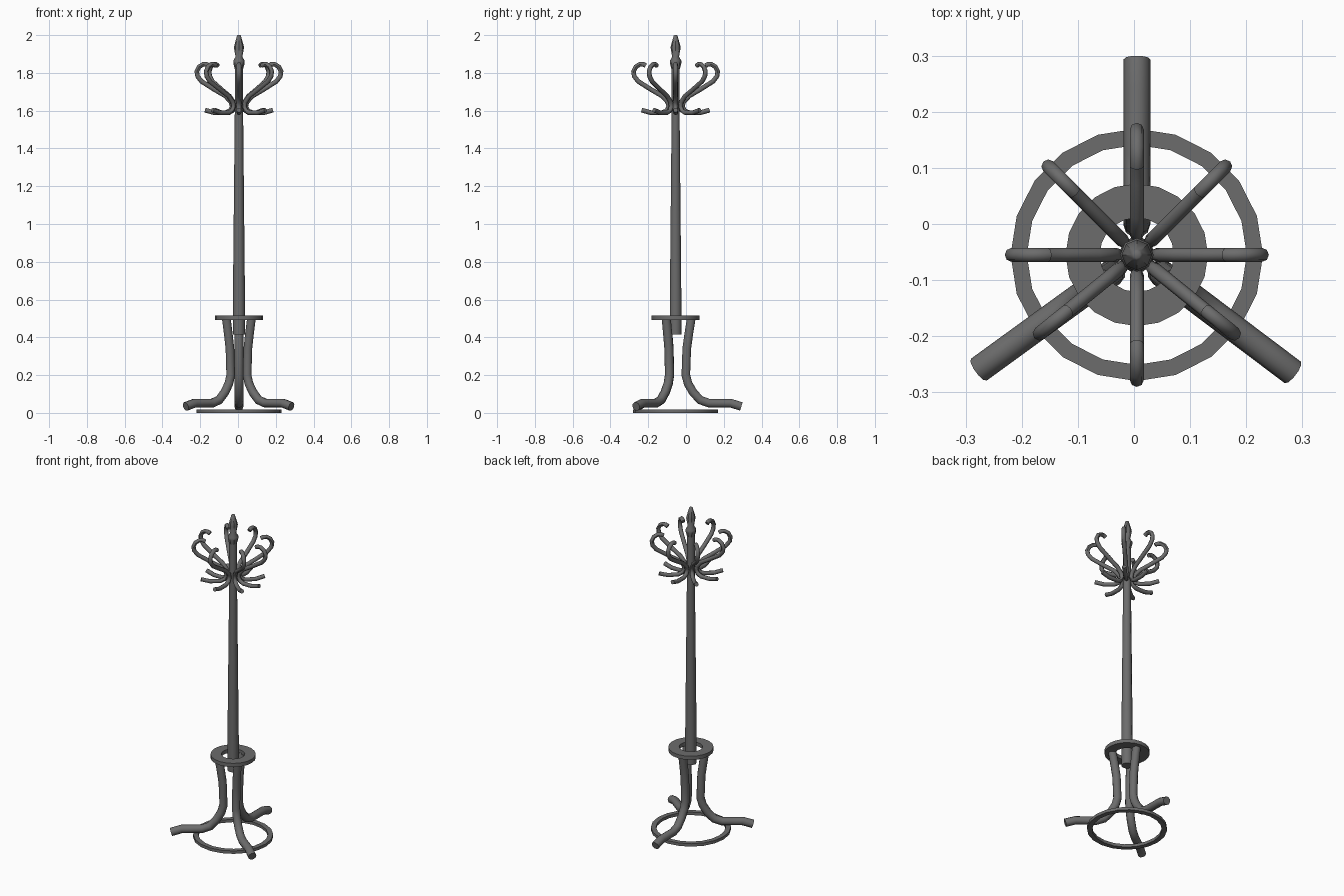
import bpy
import bmesh
from math import radians, cos, sin, pi
from mathutils import Vector

cube = bpy.data.objects.get("Cube")
if cube:
    bpy.data.objects.remove(cube, do_unlink=True)

CENTRE = Vector((0.005, -0.055, 0))

grey = bpy.data.materials.new("dark_grey")
grey.use_nodes = True
grey.diffuse_color = (0.15, 0.15, 0.15, 1)
grey.node_tree.nodes["Principled BSDF"].inputs["Base Color"].default_value = (0.15, 0.15, 0.15, 1)


def finish(name, bm, angle):
    """Turn a bmesh into a shaded object on the stand's axis."""
    bmesh.ops.recalc_face_normals(bm, faces=bm.faces[:])
    mesh = bpy.data.meshes.new(name)
    bm.to_mesh(mesh)
    bm.free()
    mesh.materials.append(grey)
    obj = bpy.data.objects.new(name, mesh)
    obj.location = CENTRE
    bpy.context.collection.objects.link(obj)
    bpy.ops.object.select_all(action="DESELECT")
    obj.select_set(True)
    bpy.context.view_layer.objects.active = obj
    bpy.ops.object.shade_smooth_by_angle(angle=radians(angle))
    return obj


def skin(bm, loops, closed=False):
    """Bridge successive vertex loops, capping the ends if open."""
    n = len(loops[0])
    pairs = list(zip(loops, loops[1:] + loops[:1])) if closed else list(zip(loops, loops[1:]))
    for a, b in pairs:
        for i in range(n):
            j = (i + 1) % n
            bm.faces.new((a[i], a[j], b[j], b[i]))
    if not closed:
        bm.faces.new(loops[0])
        bm.faces.new(loops[-1])


def lathe(name, profile, sides, closed=False, angle=40):
    """Revolve (radius, height) points around the vertical axis."""
    bm = bmesh.new()
    loops = [[bm.verts.new((r * cos(2 * pi * i / sides), r * sin(2 * pi * i / sides), z))
              for i in range(sides)] for r, z in profile]
    skin(bm, loops, closed)
    return finish(name, bm, angle)


def bent_rod(name, path, radius, azimuth, sides):
    """Sweep a round section along a (radial, height) path in a vertical plane."""
    out = Vector((cos(radians(azimuth)), sin(radians(azimuth)), 0))
    up = Vector((0, 0, 1))
    side = out.cross(up)
    pts = [out * r + up * z for r, z in path]
    bm = bmesh.new()
    loops = []
    for k, p in enumerate(pts):
        before = (p - pts[k - 1]).normalized() if k else Vector()
        after = (pts[k + 1] - p).normalized() if k < len(pts) - 1 else Vector()
        normal = side.cross((before + after).normalized())
        loops.append([bm.verts.new(p + radius * (side * cos(2 * pi * i / sides)
                                                 + normal * sin(2 * pi * i / sides)))
                      for i in range(sides)])
    skin(bm, loops)
    return finish(name, bm, 46)


# Tapered pole with its collar and pointed finial
lathe("pole", [(0.032, 0.415), (0.032, 0.6), (0.022, 1.6), (0.022, 1.83)], 10)
lathe("finial", [(0.022, 1.82), (0.030, 1.85), (0.030, 1.865), (0.018, 1.885),
                 (0.027, 1.935), (0.022, 1.955), (0.010, 1.997), (0.006, 2.0)], 8)

# Flat rings
lathe("upper_ring", [(0.066, 0.492), (0.127, 0.492), (0.127, 0.515), (0.066, 0.515)], 20, True)
lathe("floor_ring", [(0.196, 0.0), (0.225, 0.0), (0.225, 0.018), (0.196, 0.018)], 20, True)

# Three bent legs
leg_path = [(0.082, 0.495), (0.070, 0.42), (0.059, 0.34), (0.054, 0.20), (0.066, 0.155),
            (0.092, 0.11), (0.130, 0.068), (0.175, 0.052), (0.29, 0.052), (0.348, 0.034)]
for name, azimuth in (("back_leg", 90), ("left_leg", -37), ("right_leg", 216)):
    bent_rod(name, leg_path, 0.024, azimuth, 10)

# Eight double hooks: high curl above, short peg below
hook_path = [(0.158, 1.838), (0.170, 1.845), (0.190, 1.845), (0.211, 1.832), (0.223, 1.808),
             (0.219, 1.782), (0.198, 1.755), (0.130, 1.712), (0.072, 1.678), (0.043, 1.647),
             (0.036, 1.622), (0.047, 1.600), (0.072, 1.589), (0.130, 1.589), (0.180, 1.603)]
for k, azimuth in enumerate((0, 45, 90, 135, 180, 219, 270, 321)):
    bent_rod(f"hook_{k + 1}", hook_path, 0.0125, azimuth, 8)
